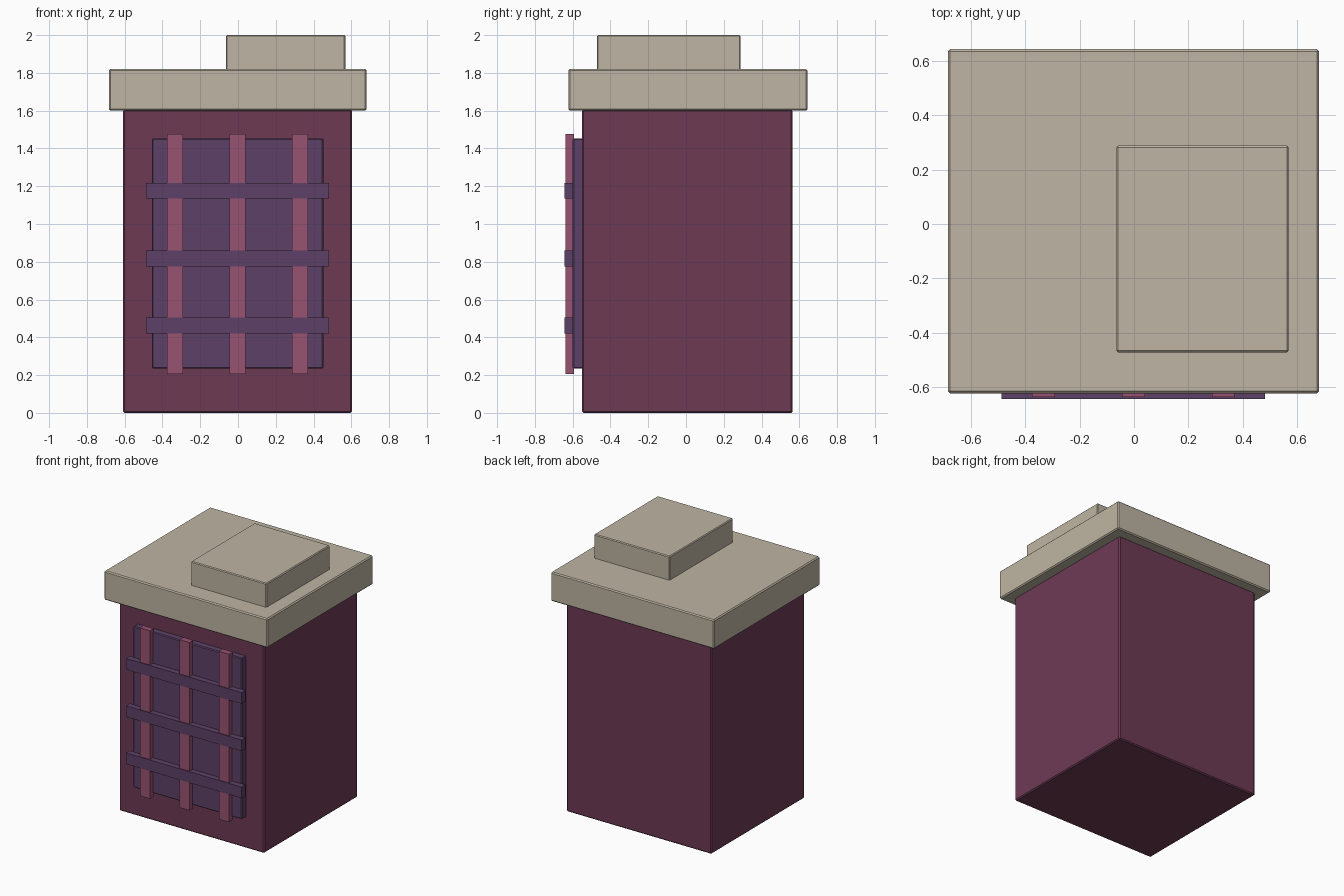
import bpy, bmesh

if "Cube" in bpy.data.objects:
    bpy.data.objects.remove(bpy.data.objects["Cube"])


def material(name, srgb):
    m = bpy.data.materials.new(name)
    lin = [((c / 255 + 0.055) / 1.055) ** 2.4 for c in srgb]
    m.diffuse_color = (*lin, 1)
    m.use_nodes = True
    m.node_tree.nodes["Principled BSDF"].inputs["Base Color"].default_value = m.diffuse_color
    return m


stone = material("pale stone", (191, 181, 163))
plum = material("plum wall", (109, 58, 84))
violet = material("violet wood", (93, 65, 103))
pink = material("dusty pink wood", (153, 83, 113))


def box(name, x, y, z, mat, bevel=0.0):
    """Box between (min, max) pairs on each axis, with an optional small chamfer."""
    bm = bmesh.new()
    bmesh.ops.create_cube(bm, size=1)
    for v in bm.verts:
        v.co = [r[0] if c < 0 else r[1] for c, r in zip(v.co, (x, y, z))]
    if bevel:
        bmesh.ops.bevel(bm, geom=bm.edges[:], offset=bevel, segments=1,
                        affect='EDGES', profile=0.5)
    me = bpy.data.meshes.new(name)
    bm.to_mesh(me)
    bm.free()
    me.materials.append(mat)
    ob = bpy.data.objects.new(name, me)
    bpy.context.collection.objects.link(ob)
    return ob


# Main masses
box("body", (-0.608, 0.604), (-0.55, 0.565), (0.005, 1.61), plum, 0.008)
box("top_slab", (-0.684, 0.681), (-0.623, 0.643), (1.6, 1.82), stone, 0.008)
box("upper_block", (-0.064, 0.568), (-0.472, 0.288), (1.81, 2.0), stone, 0.006)

# Front panel
box("front_panel", (-0.456, 0.452), (-0.60, -0.54), (0.235, 1.453), violet, 0.006)

# Lattice: upright bars, then crossbars slightly proud of them
for i, cx in enumerate((-0.333, -0.002, 0.328)):
    box(f"upright_bar_{i + 1}", (cx - 0.042, cx + 0.042), (-0.637, -0.592),
        (0.207, 1.477), pink)
for i, cz in enumerate((0.462, 0.818, 1.176)):
    box(f"crossbar_{i + 1}", (-0.487, 0.481), (-0.643, -0.597),
        (cz - 0.042, cz + 0.042), violet)

# Rest the model on the ground
bpy.data.objects["body"].location.z = -0.005
